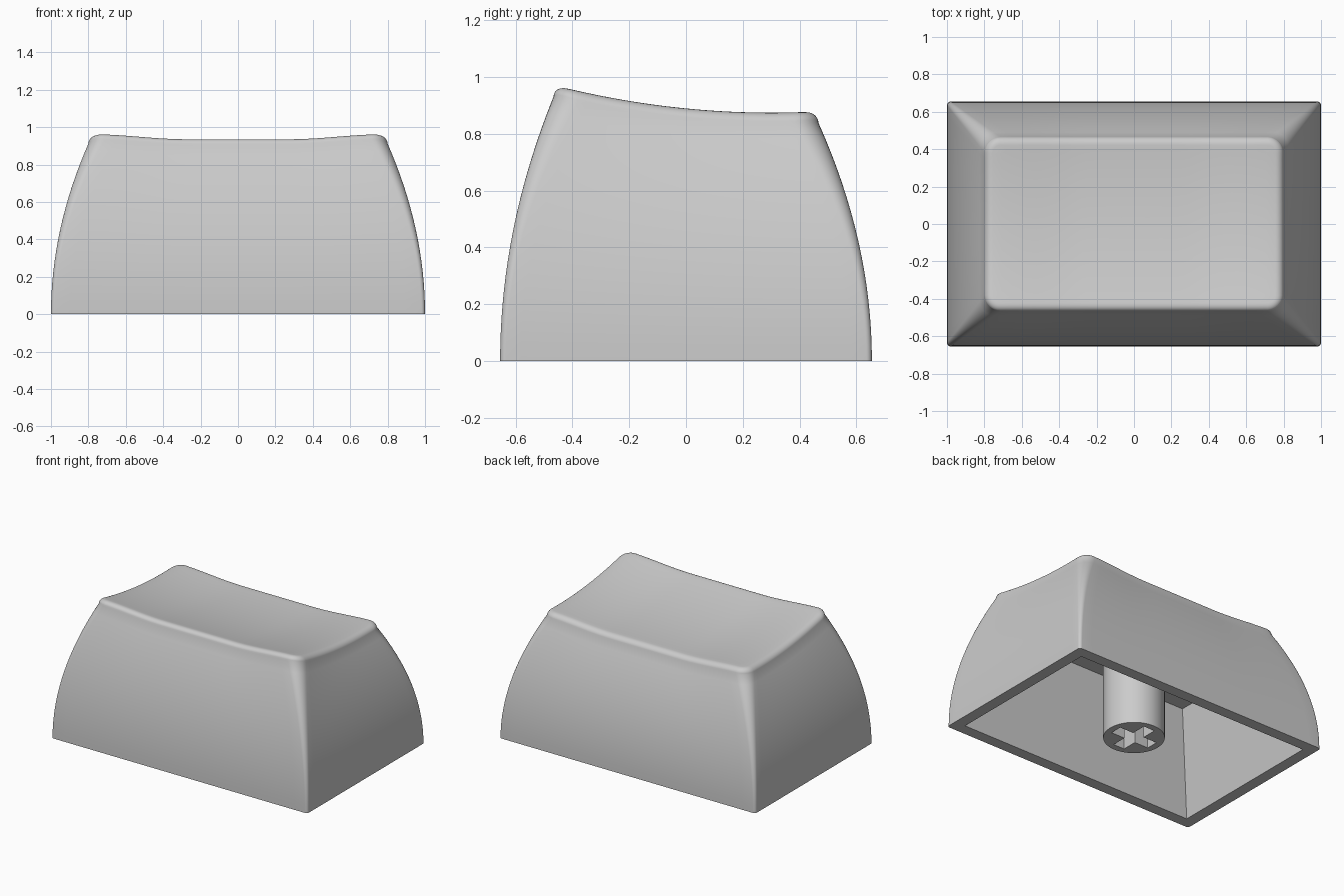
import bpy, bmesh, math

old = bpy.data.objects.get("Cube")
if old:
    bpy.data.objects.remove(old, do_unlink=True)

grey = bpy.data.materials.new("light grey plastic")
grey.use_nodes = True
colour = (0.6, 0.6, 0.6, 1)
grey.diffuse_color = colour
grey.node_tree.nodes["Principled BSDF"].inputs["Base Color"].default_value = colour


def make_object(name, bm):
    bmesh.ops.recalc_face_normals(bm, faces=bm.faces[:])
    mesh = bpy.data.meshes.new(name)
    bm.to_mesh(mesh)
    bm.free()
    mesh.materials.append(grey)
    obj = bpy.data.objects.new(name, mesh)
    bpy.context.scene.collection.objects.link(obj)
    return obj


def shade(obj):
    bpy.ops.object.select_all(action="DESELECT")
    obj.select_set(True)
    bpy.context.view_layer.objects.active = obj
    bpy.ops.object.shade_smooth_by_angle(angle=math.radians(35))


def dish(x, y):
    """Height of the scooped top surface."""
    s = min(max((abs(x) - 0.28) / 0.5, 0), 1)
    return 0.848 + 0.165 * (y - 0.3) ** 2 + 0.027 * s * s * (3 - 2 * s)


ARC, SIDE = 8, 24
CORNERS = [(1, 1), (-1, 1), (-1, -1), (1, -1)]


def outline(hx, front, back, r):
    """Rounded rectangle, with points along its sides too."""
    arcs = []
    for k, (sx, sy) in enumerate(CORNERS):
        cx = sx * (hx - r)
        cy = back - r if sy > 0 else front + r
        angles = [math.pi / 2 * (k + i / ARC) for i in range(ARC + 1)]
        arcs.append([(cx + r * math.cos(a), cy + r * math.sin(a)) for a in angles])
    points = []
    for k, arc in enumerate(arcs):
        (ax, ay), (bx, by) = arc[-1], arcs[(k + 1) % 4][0]
        points += arc
        points += [(ax + (bx - ax) * i / SIDE, ay + (by - ay) * i / SIDE)
                   for i in range(1, SIDE)]
    return points


def bridge(bm, a, b):
    n = len(a)
    for i in range(n):
        j = (i + 1) % n
        bm.faces.new((a[i], a[j], b[j], b[i]))


# Keycap shell: bowed walls, rounded top edge, scooped top
bm = bmesh.new()
HX, FRONT, BACK = 0.8, -0.467, 0.467
DROP, INSET = 0.04, 0.045
top = outline(HX, FRONT, BACK, 0.085)
rings = []
WALL = 16
for i in range(WALL + 1):
    t = i / WALL
    q = t * t
    pts = outline(1 - (1 - HX) * q, -0.655 - (FRONT + 0.655) * -q,
                  0.655 - (0.655 - BACK) * q, 0.02 + 0.065 * q)
    rings.append([bm.verts.new((x, y, t * (dish(u, v) - DROP)))
                  for (x, y), (u, v) in zip(pts, top)])
for i in range(1, 7):
    a = math.pi / 2 * i / 6
    d = INSET * (1 - math.cos(a))
    pts = outline(HX - d, FRONT + d, BACK - d, 0.085 - d)
    rings.append([bm.verts.new((x, y, dish(x, y) - DROP * (1 - math.sin(a))))
                  for x, y in pts])
edge = outline(HX - INSET, FRONT + INSET, BACK - INSET, 0.04)
for i in range(1, 16):
    s = 1 - i / 16
    rings.append([bm.verts.new((x * s, y * s, dish(x * s, y * s))) for x, y in edge])
for a, b in zip(rings, rings[1:]):
    bridge(bm, a, b)
centre = bm.verts.new((0, 0, dish(0, 0)))
for a, b in zip(rings[-1], rings[-1][1:] + rings[-1][:1]):
    bm.faces.new((a, b, centre))

# Hollow underside with sloping walls and a flat ceiling
CEILING = 0.7
mouth = [bm.verts.new((sx * 0.92, sy * 0.575, 0)) for sx, sy in CORNERS]
roof = [bm.verts.new((sx * 0.78, sy * 0.45, CEILING)) for sx, sy in CORNERS]
bridge(bm, mouth, roof)
bm.faces.new(roof)

# Flat rim joining the outer wall to the hollow
base = rings[0]
near = [min(mouth, key=lambda m: (m.co - v.co).length) for v in base]
for i in range(len(base)):
    j = (i + 1) % len(base)
    face = [base[i], base[j], near[j]]
    if near[i] is not near[j]:
        face.append(near[i])
    bm.faces.new(face)
shade(make_object("keycap_shell", bm))

# Round stem with a cross-shaped socket
bm = bmesh.new()
R, ARM, HALF, DEPTH = 0.196, 0.15, 0.043, 0.3
tube = bmesh.ops.create_cone(bm, cap_ends=True, segments=64, radius1=R, radius2=R,
                             depth=CEILING + 0.01)
bmesh.ops.translate(bm, verts=tube["verts"], vec=(0, 0, (CEILING + 0.01) / 2))
stem = make_object("stem", bm)

bm = bmesh.new()
cross = []
for k in range(4):
    c, s = round(math.cos(k * math.pi / 2)), round(math.sin(k * math.pi / 2))
    for x, y in ((HALF, -HALF), (ARM, -HALF), (ARM, HALF)):
        cross.append(bm.verts.new((x * c - y * s, x * s + y * c, -0.1)))
face = bm.faces.new(cross)
up = bmesh.ops.extrude_face_region(bm, geom=[face])
bmesh.ops.translate(bm, vec=(0, 0, DEPTH + 0.1),
                    verts=[g for g in up["geom"] if isinstance(g, bmesh.types.BMVert)])
cutter = make_object("socket_cutter", bm)
cutter.hide_render = True

cut = stem.modifiers.new("socket", "BOOLEAN")
cut.operation = "DIFFERENCE"
cut.solver = "EXACT"
cut.object = cutter
bpy.context.view_layer.objects.active = stem
bpy.ops.object.modifier_apply(modifier=cut.name)
bpy.data.objects.remove(cutter, do_unlink=True)
shade(stem)
